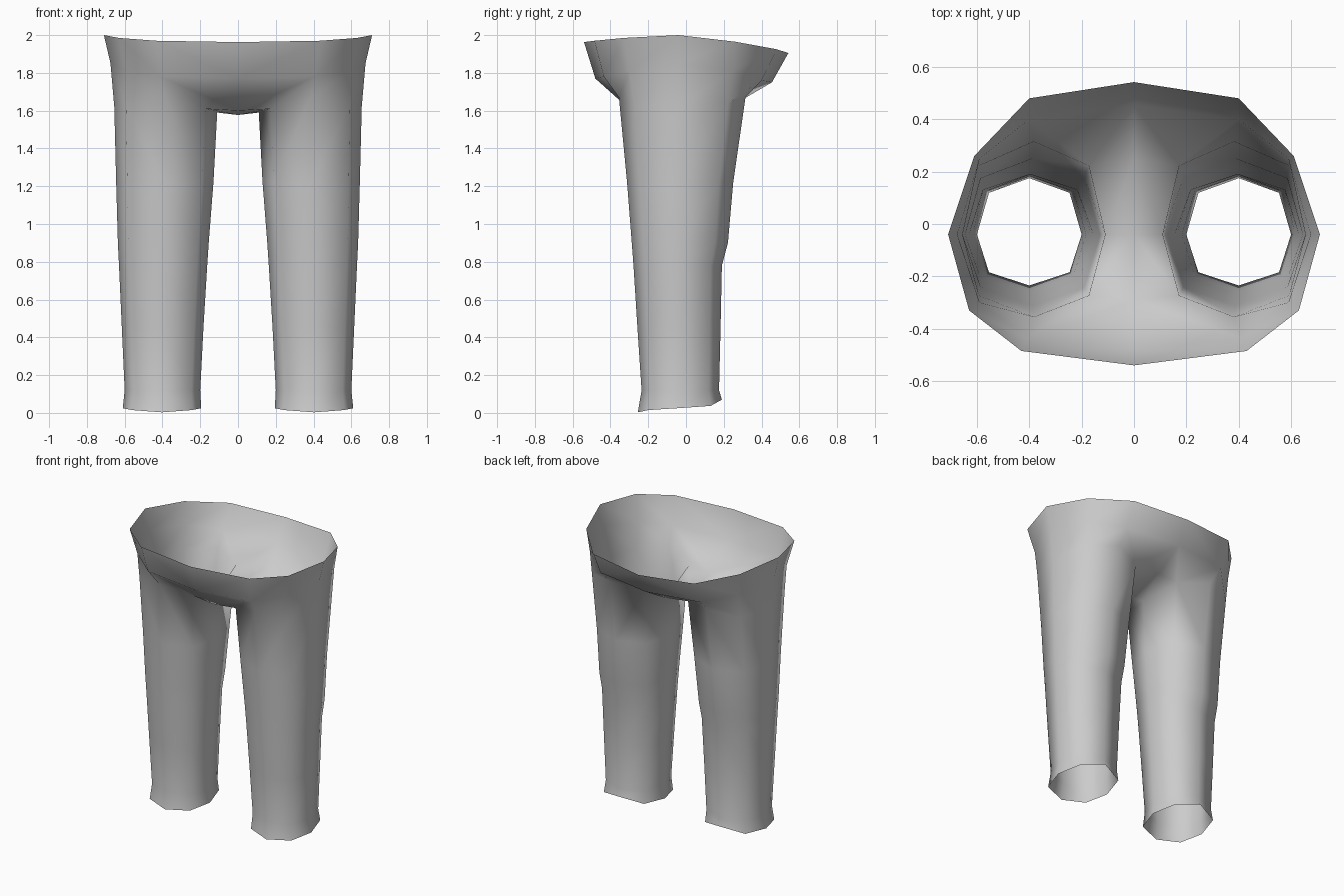
import bpy
import bmesh

cube = bpy.data.objects.get("Cube")
if cube:
    bpy.data.objects.remove(cube, do_unlink=True)

fabric = bpy.data.materials.new("grey fabric")
fabric.use_nodes = True
colour = (0.6, 0.6, 0.6, 1)
fabric.diffuse_color = colour
fabric.node_tree.nodes["Principled BSDF"].inputs["Base Color"].default_value = colour

bm = bmesh.new()
MID_Y = -0.04
# Eight-sided section: front, outer front, outer, outer back, back, then inner side
SECTION = [(0, -1), (.77, -.74), (1, 0), (.77, .74), (0, 1), (-.77, .74), (-1, 0), (-.77, -.74)]


def leg_ring(z, front, back, inner, outer, lift=(0,) * 8):
    cx, rx = (inner + outer) / 2, (outer - inner) / 2
    ring = []
    for (c, s), dz in zip(SECTION, lift):
        depth = MID_Y - front if s < 0 else back - MID_Y
        ring.append(bm.verts.new((cx + rx * c, MID_Y + depth * s, z + dz)))
    return ring


def bridge(a, b, closed=False):
    n = len(a)
    for i in range(n if closed else n - 1):
        j = (i + 1) % n
        bm.faces.new((a[i], a[j], b[j], b[i]))


# Leg: hem tilts up towards the back, with a slight bend behind the knee
rings = [
    leg_ring(0, -.255, .19, .195, .61, (.003, .015, .025, .037, .07, .037, .025, .015)),
    leg_ring(.12, -.235, .175, .20, .60),
    leg_ring(.45, -.257, .183, .183, .615),
    leg_ring(.78, -.278, .19, .163, .63),
    leg_ring(.90, -.287, .222, .155, .636),
    leg_ring(1.22, -.312, .25, .13, .645),
    leg_ring(1.59, -.355, .315, .11, .655, (.08, .04, .03, .05, .08, .05, 0, .02)),
]
for low, high in zip(rings, rings[1:]):
    bridge(low, high, closed=True)
F, OF, O, OB, B, IB, I, IF = rings[-1]

# Hip and waist half rings from centre front to centre back
hip = [bm.verts.new(p) for p in [
    (0, -.48, 1.77), (.41, -.435, 1.78), (.59, -.30, 1.81), (.675, MID_Y, 1.85),
    (.59, .25, 1.81), (.40, .40, 1.76), (0, .455, 1.75)]]
waist = [bm.verts.new(p) for p in [
    (0, -.54, 1.963), (.43, -.485, 1.97), (.63, -.33, 1.985), (.71, MID_Y, 2),
    (.61, .26, 1.965), (.40, .48, 1.925), (0, .542, 1.905)]]
bridge([F, OF, O, OB, B], hip[1:6])
bridge(hip, waist)

# Crotch strip down the centre, joined to the hip at the front and back
cf, cm, cb = [bm.verts.new(p) for p in [(0, -.29, 1.60), (0, MID_Y, 1.577), (0, .25, 1.63)]]
for face in [(IF, I, cm, cf), (I, IB, cb, cm), (IF, F, hip[1]), (cf, IF, hip[1], hip[0]),
             (B, IB, hip[5]), (IB, cb, hip[6], hip[5])]:
    bm.faces.new(face)

# Mirror into the other half and weld the centre seam
geom = bm.verts[:] + bm.edges[:] + bm.faces[:]
bmesh.ops.mirror(bm, geom=geom, axis='X', merge_dist=.001)
bmesh.ops.remove_doubles(bm, verts=bm.verts[:], dist=.001)
bmesh.ops.recalc_face_normals(bm, faces=bm.faces[:])
for f in bm.faces:
    f.smooth = True
# Outer side of the front waist must face forwards
bm.faces.ensure_lookup_table()
front_face = min(bm.faces, key=lambda f: f.calc_center_median().y)
if front_face.normal.y > 0:
    bmesh.ops.reverse_faces(bm, faces=bm.faces[:])

mesh = bpy.data.meshes.new("trousers")
bm.to_mesh(mesh)
bm.free()
mesh.materials.append(fabric)
trousers = bpy.data.objects.new("trousers", mesh)
bpy.context.collection.objects.link(trousers)
